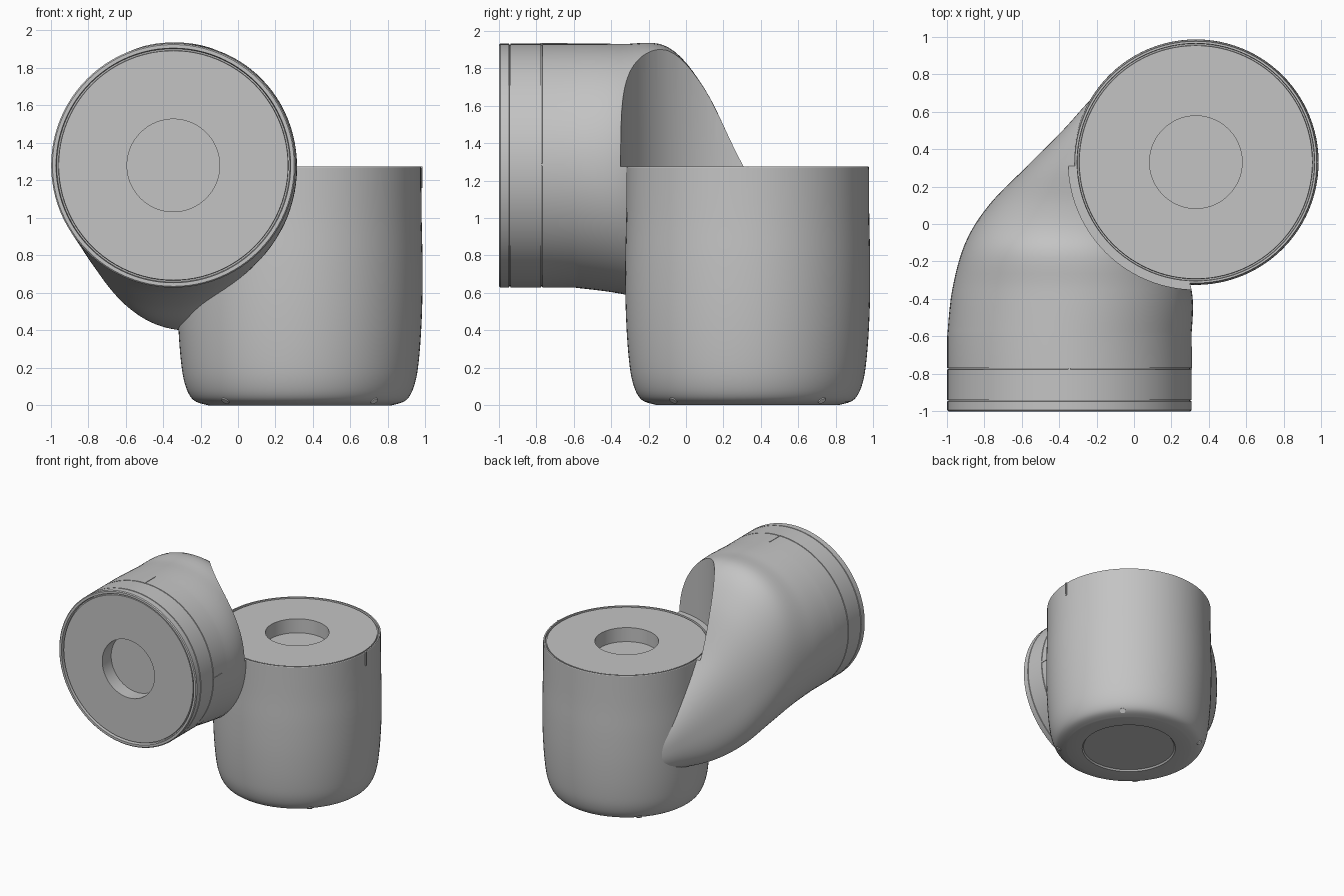
import bpy, bmesh, math
from mathutils import Matrix, Vector

old = bpy.data.objects.get("Cube")
if old:
    bpy.data.objects.remove(old, do_unlink=True)

SEG = 96
AX = AY = 0.33          # upright housing axis
BX, BZ = -0.345, 1.28   # side housing axis


def material(name, value):
    m = bpy.data.materials.new(name)
    m.use_nodes = True
    color = (value, value, value, 1)
    m.diffuse_color = color
    m.node_tree.nodes["Principled BSDF"].inputs["Base Color"].default_value = color
    return m


grey = material("satin grey", 0.55)
light = material("light grey", 0.85)


def make_object(name, bm, mat=grey):
    bmesh.ops.recalc_face_normals(bm, faces=bm.faces)
    mesh = bpy.data.meshes.new(name)
    bm.to_mesh(mesh)
    bm.free()
    mesh.materials.append(mat)
    ob = bpy.data.objects.new(name, mesh)
    bpy.context.collection.objects.link(ob)
    return ob


def select(ob):
    bpy.ops.object.select_all(action='DESELECT')
    ob.select_set(True)
    bpy.context.view_layer.objects.active = ob


def smooth(ob):
    select(ob)
    bpy.ops.object.shade_smooth_by_angle(angle=math.radians(28))


def skin(name, rings):
    """Bridge a list of point rings and cap both ends."""
    bm = bmesh.new()
    loops = [[bm.verts.new(p) for p in ring] for ring in rings]
    for a, b in zip(loops, loops[1:]):
        for i in range(SEG):
            j = (i + 1) % SEG
            bm.faces.new((a[i], a[j], b[j], b[i]))
    bm.faces.new(loops[0])
    bm.faces.new(loops[-1])
    return make_object(name, bm)


ANGLES = [2 * math.pi * i / SEG for i in range(SEG)]


def upright_ring(r, z):
    return [(AX + r * math.cos(a), AY + r * math.sin(a), z) for a in ANGLES]


def side_ring(y, left, right, top, bottom, power):
    """Rounded section in a plane across y."""
    cx, cz = (left + right) / 2, (top + bottom) / 2
    def bend(v):
        return math.copysign(abs(v) ** (2 / power), v)
    return [(cx + (right - left) / 2 * bend(math.cos(a)), y,
             cz + (top - bottom) / 2 * bend(math.sin(a))) for a in ANGLES]


def round_ring(r, y):
    return side_ring(y, BX - r, BX + r, BZ + r, BZ - r, 2)


def spline(keys, steps):
    """Smooth interpolation through rows of values."""
    pts = [keys[0]] + keys + [keys[-1]]
    rows = []
    for a, b, c, d in zip(pts, pts[1:], pts[2:], pts[3:]):
        for s in range(steps):
            t = s / steps
            rows.append([0.5 * (2 * q + (r - p) * t + (2 * p - 5 * q + 4 * r - u) * t * t
                                + (3 * q - p - 3 * r + u) * t ** 3)
                         for p, q, r, u in zip(a, b, c, d)])
    return rows + [list(keys[-1])]


# Upright housing: recessed foot, rounded base, barrel, rim, cap and bore
foot = [(0.36, 0.012), (0.37, 0.0), (0.49, 0.0)]
barrel = spline([(0.49, 0.0), (0.57, 0.03), (0.615, 0.12), (0.638, 0.27),
                 (0.652, 0.5), (0.655, 0.75), (0.65, 1.0), (0.648, 1.27)], 5)[1:]
cap = [(0.645, 1.275), (0.634, 1.275), (0.632, 1.255), (0.624, 1.255),
       (0.622, 1.27), (0.247, 1.27), (0.247, 1.15)]
smooth(skin("upright_housing", [upright_ring(r, z) for r, z in foot + barrel + cap]))

# Side housing: bore, cap, rim and grooves, then the elbow sweeping into the upright
face = [(0.247, -0.87), (0.247, -0.99), (0.612, -0.99), (0.614, -0.97), (0.622, -0.97),
        (0.626, -1.0), (0.645, -1.0), (0.652, -0.993)]
for y in (-0.942, -0.772):
    face += [(0.652, y - 0.004), (0.646, y - 0.003), (0.646, y + 0.003), (0.652, y + 0.004)]
elbow = spline([(-0.6, -0.997, 0.307, 1.932, 0.628, 2),
                (-0.35, -0.97, 0.307, 1.93, 0.595, 2.06),
                (-0.1, -0.9, 0.2, 1.915, 0.53, 2.2),
                (0.1, -0.775, 0.06, 1.69, 0.45, 2.3),
                (0.3, -0.58, -0.08, 1.29, 0.41, 2.4),
                (0.5, -0.38, 0.0, 0.98, 0.39, 2.4),
                (0.66, -0.235, 0.1, 0.79, 0.38, 2.3),
                (0.78, -0.1, 0.2, 0.7, 0.4, 2.2)], 6)
side = skin("side_housing", [round_ring(r, y) for r, y in face] + [side_ring(*k) for k in elbow])

# Clearance above the upright housing, cut out of the elbow
steps = [(0.635, 1.1), (0.635, 1.275), (0.68, 1.275), (0.68, 2.2)]
cutter = skin("clearance_cutter", [upright_ring(r, z) for r, z in steps])
cutter.hide_render = True
mod = side.modifiers.new("clearance", 'BOOLEAN')
mod.operation = 'DIFFERENCE'
mod.solver = 'EXACT'
mod.object = cutter
select(side)
bpy.ops.object.modifier_apply(modifier=mod.name)
bpy.data.objects.remove(cutter, do_unlink=True)
smooth(side)


# Alignment marks
def mark(name, center, size):
    bm = bmesh.new()
    bmesh.ops.create_cube(bm, size=1, matrix=Matrix.Translation(center) @ Matrix.Diagonal((*size, 1)))
    make_object(name, bm)


mark("upright_mark", (AX + 0.65, AY, 1.217), (0.009, 0.014, 0.115))
mark("side_mark", (BX + 0.651, -0.715, 1.285), (0.009, 0.125, 0.014))
mark("top_mark", (BX, -0.705, BZ + 0.651), (0.014, 0.145, 0.009))

# Four small fasteners around the rounded base
for k in range(4):
    a = math.radians(45 + 90 * k)
    normal = Vector((math.cos(a), math.sin(a), -1.3)).normalized()
    spot = Vector((AX + 0.561 * math.cos(a), AY + 0.561 * math.sin(a), 0.024))
    bm = bmesh.new()
    bmesh.ops.create_cone(bm, cap_ends=True, segments=16, radius1=0.022, radius2=0.022, depth=0.009,
                          matrix=Matrix.Translation(spot) @ normal.to_track_quat('Z', 'Y').to_matrix().to_4x4())
    make_object("base_fastener_%d" % (k + 1), bm, light)
